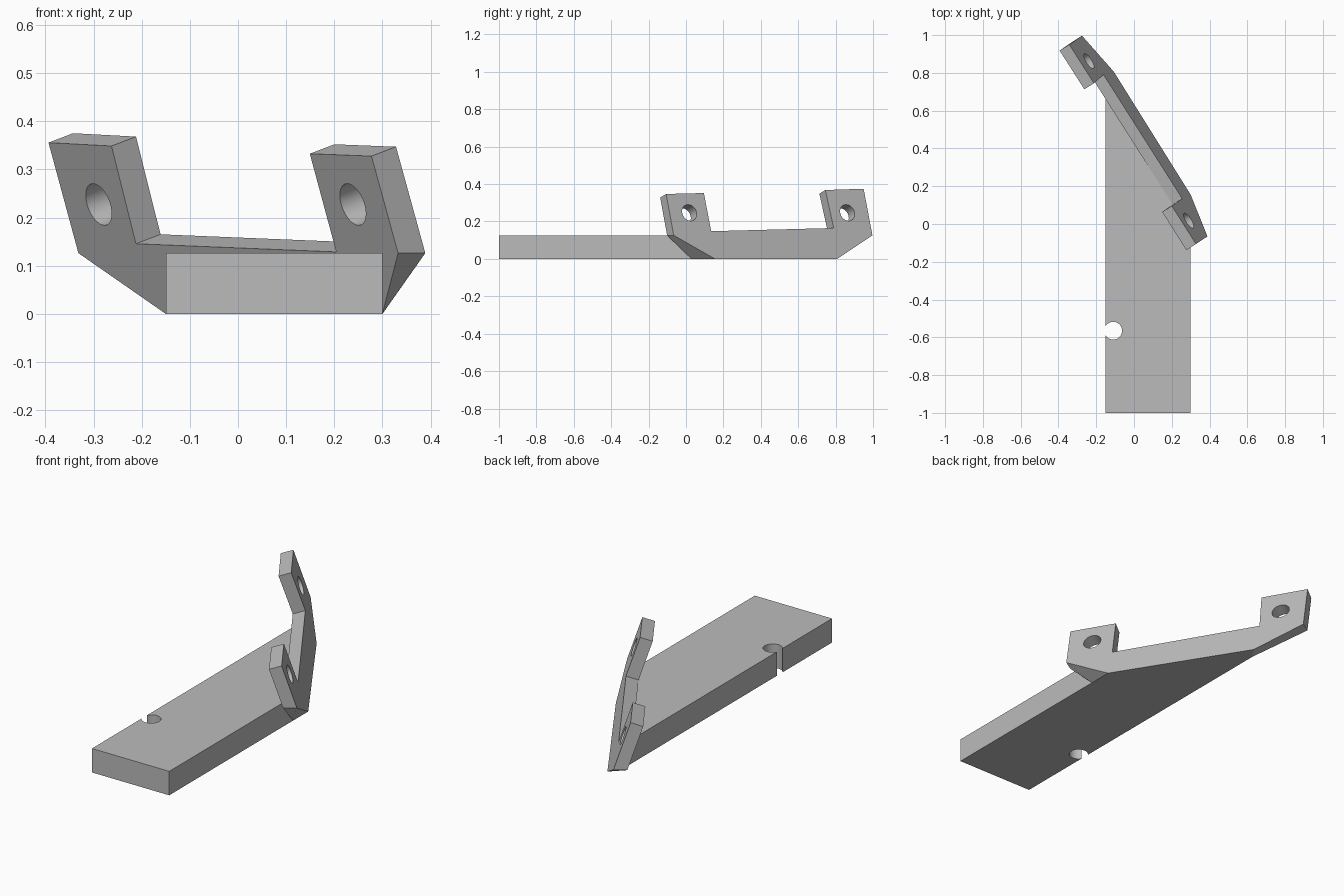
import bpy, bmesh, math
from mathutils import Vector

if "Cube" in bpy.data.objects:
    bpy.data.objects.remove(bpy.data.objects["Cube"], do_unlink=True)

GREY = (0.5, 0.5, 0.5, 1)
mat = bpy.data.materials.new("plain grey")
mat.use_nodes = True
mat.diffuse_color = GREY
mat.node_tree.nodes["Principled BSDF"].inputs["Base Color"].default_value = GREY

# Tilted bracket frame: horizontal outward direction, horizontal run, lean
OUT = Vector((0.848, 0.53, 0))
RUN = Vector((-0.53, 0.848, 0))
LEAN = 0.33
BACK, FRONT = 0.3366, 0.27      # distances of the two bracket faces at z = 0
DROP = 0.0195                   # height lost across the thickness
TOP = 0.126                     # plate thickness
LEFT, RIGHT = -0.15, 0.30       # plate sides
NORMAL = (OUT + Vector((0, 0, LEAN))).normalized()


def on_face(run, z, face):
    return OUT * (face - LEAN * z) + RUN * run + Vector((0, 0, z))


def loft(name, ring_a, ring_b):
    """Solid between two matching outlines."""
    bm = bmesh.new()
    a = [bm.verts.new(p) for p in ring_a]
    b = [bm.verts.new(p) for p in ring_b]
    bm.faces.new(a)
    bm.faces.new(b[::-1])
    for i in range(len(a)):
        j = (i + 1) % len(a)
        bm.faces.new((a[i], b[i], b[j], a[j]))
    bmesh.ops.recalc_face_normals(bm, faces=bm.faces)
    mesh = bpy.data.meshes.new(name)
    bm.to_mesh(mesh)
    bm.free()
    obj = bpy.data.objects.new(name, mesh)
    bpy.context.collection.objects.link(obj)
    mesh.materials.append(mat)
    return obj


def drill(obj, centre, axis, radius):
    """Cut a round hole through a part."""
    bpy.ops.mesh.primitive_cylinder_add(vertices=48, radius=radius, depth=0.4, location=centre)
    cutter = bpy.context.object
    cutter.rotation_euler = axis.to_track_quat("Z", "Y").to_euler()
    cutter.hide_render = True
    cutter.data.materials.append(mat)
    mod = obj.modifiers.new("hole", "BOOLEAN")
    mod.operation, mod.solver, mod.object = "DIFFERENCE", "EXACT", cutter
    bpy.context.view_layer.objects.active = obj
    bpy.ops.object.modifier_apply(modifier=mod.name)
    bpy.data.objects.remove(cutter, do_unlink=True)


# Base plate, ending against the leaning bracket
def plate_ring(z):
    def end(x):
        return (FRONT - LEAN * z - OUT.x * x) / OUT.y
    return [(LEFT, -1, z), (RIGHT, -1, z), (RIGHT, end(RIGHT), z), (LEFT, end(LEFT), z)]


plate = loft("base_plate", plate_ring(0), plate_ring(TOP))
drill(plate, (-0.11, -0.565, TOP / 2), Vector((0, 0, 1)), 0.047)

# Bracket: web with two upright ears, bottom ends tapering to the plate
ears = [(-0.264, 0.347), (-0.025, 0.352), (-0.021, 0.148),
        (0.755, 0.165), (0.744, 0.368), (0.987, 0.375)]
feet = [(-0.262, TOP), (0.991, TOP)]


def bracket_ring(face, drop, right_foot, left_foot):
    pts = [(right_foot, 0), feet[0]]
    pts += [(u, z - drop) for u, z in ears]
    pts += [feet[1], (left_foot, 0)]
    return [on_face(u, z, face) for u, z in pts]


bracket = loft("ear_bracket", bracket_ring(FRONT, DROP, -0.134, 0.7155),
               bracket_ring(BACK, 0, -0.028, 0.742))
for run in (-0.138, 0.858):
    drill(bracket, on_face(run, 0.227, FRONT), NORMAL, 0.0455)

# Smooth hole walls, sharp edges elsewhere
for obj in (plate, bracket):
    bpy.ops.object.select_all(action="DESELECT")
    obj.select_set(True)
    bpy.context.view_layer.objects.active = obj
    bpy.ops.object.shade_smooth_by_angle(angle=math.radians(20))
